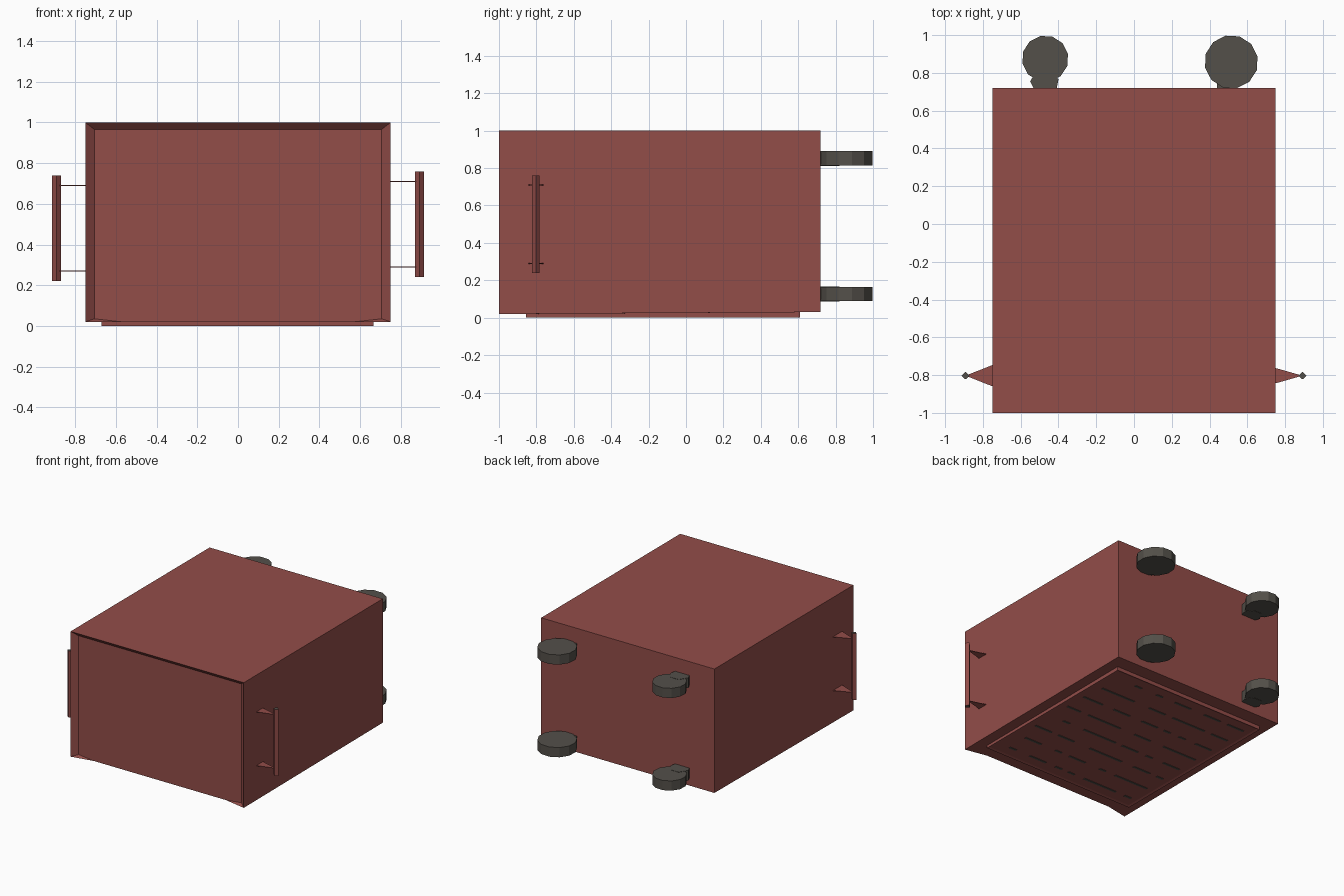
import bpy, bmesh, math, random

if "Cube" in bpy.data.objects:
    bpy.data.objects.remove(bpy.data.objects["Cube"])
random.seed(4)


def material(name, rgb):
    m = bpy.data.materials.new(name)
    m.diffuse_color = (*rgb, 1)
    m.use_nodes = True
    m.node_tree.nodes["Principled BSDF"].inputs["Base Color"].default_value = m.diffuse_color
    return m


RED = material("dull_red", (0.29, 0.074, 0.066))
GREY = material("dark_warm_grey", (0.088, 0.080, 0.068))


def make(name, verts, faces, mats):
    me = bpy.data.meshes.new(name)
    me.from_pydata(verts, [], faces)
    bm = bmesh.new()
    bm.from_mesh(me)
    bmesh.ops.recalc_face_normals(bm, faces=bm.faces)
    bm.to_mesh(me)
    bm.free()
    for m in mats:
        me.materials.append(m)
    ob = bpy.data.objects.new(name, me)
    bpy.context.collection.objects.link(ob)
    return ob


def prism(name, outline, z0, z1, mats):
    """Extrude an xy outline from z0 to z1."""
    n = len(outline)
    verts = [(x, y, z) for z in (z0, z1) for x, y in outline]
    faces = [tuple(range(n))[::-1], tuple(range(n, 2 * n))]
    faces += [(i, (i + 1) % n, n + (i + 1) % n, n + i) for i in range(n)]
    return make(name, verts, faces, mats)


def box(name, x0, x1, y0, y1, z0, z1, mat):
    return prism(name, [(x0, y0), (x1, y0), (x1, y1), (x0, y1)], z0, z1, [mat])


# Main bin body, with a shallow recess in the front that runs out at the bottom
W, F, B, R = 0.75, -1.0, 0.72, -0.965
verts = [
    (-W, F, 0.02), (W, F, 0.02), (W, F, 1), (-W, F, 1),
    (-W, B, 0.03), (W, B, 0.03), (W, B, 1), (-W, B, 1),
    (-0.57, R, 0.02), (0.57, R, 0.02),
    (0.705, R, 0.035), (0.705, R, 0.965), (-0.705, R, 0.965), (-0.705, R, 0.035),
]
faces = [
    (4, 5, 6, 7), (3, 2, 6, 7), (1, 5, 6, 2), (0, 3, 7, 4),
    (8, 9, 10, 11, 12, 13),
    (1, 2, 11, 10), (2, 3, 12, 11), (3, 0, 13, 12),
    (0, 8, 13), (1, 10, 9),
    (0, 4, 8), (4, 5, 9, 8), (5, 1, 9),
]
make("bin_body", verts, faces, [RED])

# Raised panel underneath, with a rim
panel = box("underside_panel", -0.67, 0.665, -0.855, 0.61, 0.0, 0.035, RED)
bm = bmesh.new()
bm.from_mesh(panel.data)
low = [f for f in bm.faces if f.normal.z < -0.9]
bmesh.ops.inset_region(bm, faces=low, thickness=0.025, depth=0)
for v in {v for f in low for v in f.verts}:
    v.co.z = 0.006
bm.to_mesh(panel.data)
bm.free()

# Broken dark lines across the underside panel
for row in range(8):
    y = -0.76 + row * 0.18
    x = -0.6
    while x < 0.5:
        length = random.choice((0.06, 0.15, 0.3))
        box("underside_dash", x, min(x + length, 0.6), y, y + 0.018, 0.003, 0.009, GREY)
        x += length + random.uniform(0.05, 0.15)

# Side handles: diamond bars with dark ends, on flat triangular brackets
for side, z0, half in ((1, 0.24, 0.043), (-1, 0.22, 0.06)):
    cx, cy = side * 0.892, -0.803
    bar = prism("handle_bar", [(cx - 0.022, cy), (cx, cy - 0.02),
                               (cx + 0.022, cy), (cx, cy + 0.02)],
                z0, z0 + 0.52, [RED, GREY])
    for p in bar.data.polygons:
        p.material_index = int(abs(p.normal.z) > 0.9)
    for z in (z0 + 0.05, z0 + 0.47):
        prism("handle_bracket", [(side * 0.74, cy - half), (cx, cy), (side * 0.74, cy + half)],
              z - 0.002, z + 0.002, [RED])

# Four wheels on the back, with short mounts
for x, y, r, n in ((0.515, 0.858, 0.142, 12), (-0.47, 0.875, 0.123, 12)):
    for z in (0.127, 0.852):
        ring = [(x + r * math.cos(2 * math.pi * (i + 0.4) / n),
                 y + r * math.sin(2 * math.pi * (i + 0.4) / n)) for i in range(n)]
        prism("wheel", ring, z - 0.038, z + 0.038, [GREY])
        if x < 0:
            mount = [(-0.53, 0.715), (-0.41, 0.715), (-0.4, 0.765),
                     (-0.44, 0.82), (-0.51, 0.82), (-0.55, 0.755)]
            h = 0.04
        else:
            mount = [(0.44, 0.715), (0.55, 0.715), (0.53, 0.8), (0.44, 0.77)]
            h = 0.03
        prism("wheel_mount", mount, z - h, z + h, [GREY])
